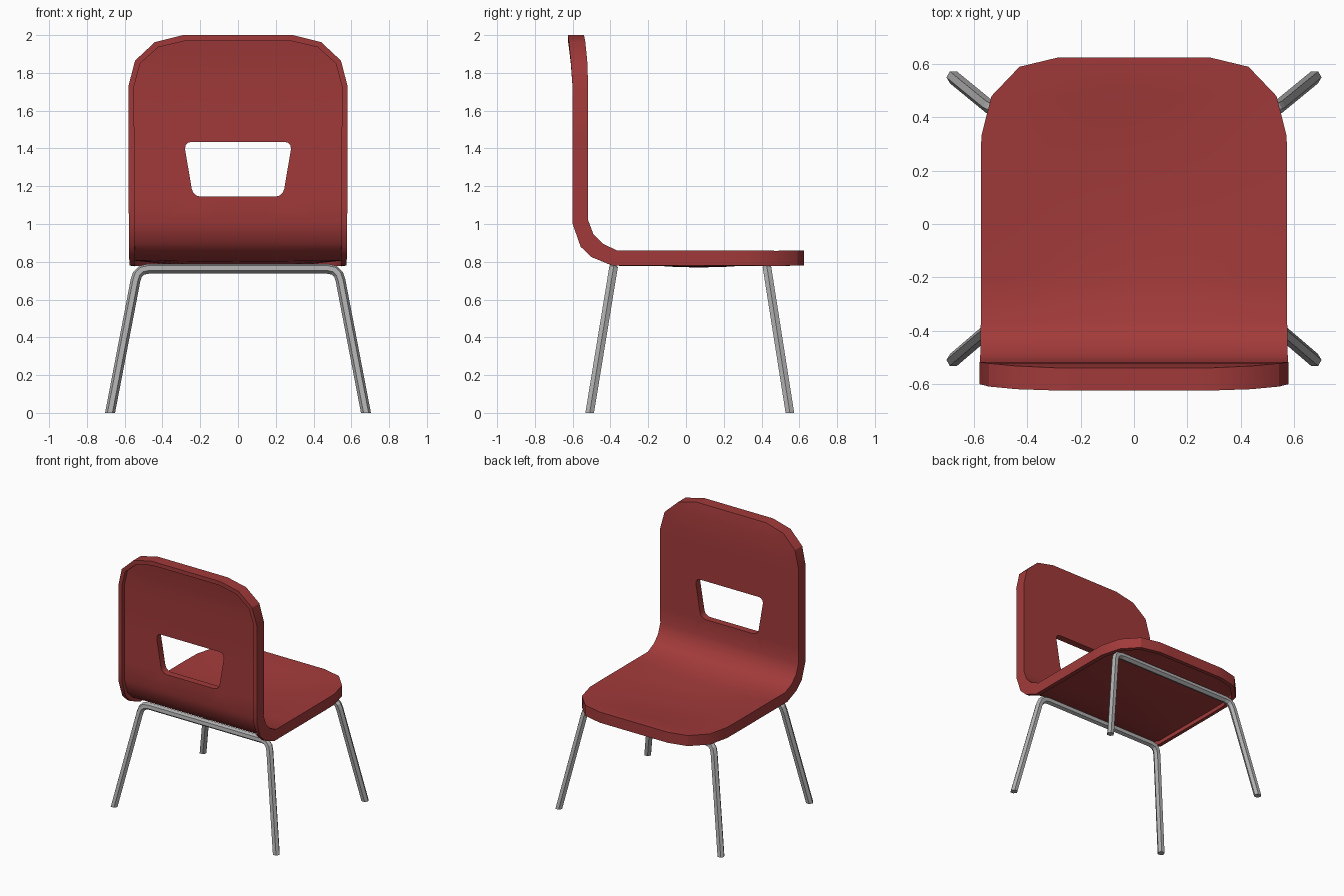
import bpy, bmesh, math
from mathutils import Vector

if "Cube" in bpy.data.objects:
    bpy.data.objects.remove(bpy.data.objects["Cube"])


def material(name, rgb):
    m = bpy.data.materials.new(name)
    m.diffuse_color = (*rgb, 1)
    m.use_nodes = True
    m.node_tree.nodes["Principled BSDF"].inputs["Base Color"].default_value = m.diffuse_color
    return m


RED = material("red plastic", (0.36, 0.042, 0.042))
STEEL = material("grey steel", (0.43, 0.43, 0.43))


def add_object(name, bm, mat):
    me = bpy.data.meshes.new(name)
    bm.to_mesh(me)
    bm.free()
    me.materials.append(mat)
    ob = bpy.data.objects.new(name, me)
    bpy.context.collection.objects.link(ob)
    return ob


# Shell stations: half width, sitting side (y, z), outer side (y, z)
stations = [
    (0.29, (-0.54, 2.0), (-0.625, 2.0)),
    (0.44, (-0.533, 1.963), (-0.62, 1.963)),
    (0.545, (-0.523, 1.865), (-0.61, 1.865)),
    (0.58, (-0.518, 1.73), (-0.601, 1.73)),
    (0.579, (-0.518, 1.435), (-0.60, 1.435)),
    (0.579, (-0.518, 1.145), (-0.60, 1.145)),
    (0.578, (-0.518, 1.02), (-0.60, 1.0)),
    (0.577, (-0.49, 0.945), (-0.558, 0.88)),
    (0.576, (-0.44, 0.895), (-0.50, 0.825)),
    (0.575, (-0.365, 0.86), (-0.39, 0.78)),
]
seat_rows = [(0.575, -0.2), (0.575, -0.05), (0.575, 0.07), (0.575, 0.2),
             (0.573, 0.33), (0.535, 0.48), (0.43, 0.59), (0.285, 0.625)]
stations += [(w, (y, 0.86), (y, 0.78)) for w, y in seat_rows]
HOLE_ROW = 4
HOLE_WIDTH = {HOLE_ROW: 0.287, HOLE_ROW + 1: 0.238}
RIM = 0.03

bm = bmesh.new()


# One row of vertices across the shell, with columns on the hole's sides
def row(i, w, p):
    h = HOLE_WIDTH.get(i, 0.49 * w)
    half = [w, (w + h) / 2, h, h / 2]
    xs = [-x for x in half] + [0] + half[::-1]
    verts = []
    for x in xs:
        y, z = p
        if z < 0.9:  # gentle dip in the seat
            z -= 0.04 * max(0, 1 - (x / 0.575) ** 2) * max(0, 1 - ((y - 0.07) / 0.5) ** 2)
        verts.append(bm.verts.new((x, y, z)))
    return verts


# Rim's inner outline: ends pulled in along the profile, sides pulled in by RIM
last = len(stations) - 1
pull = {0: (0, -RIM, 0.012), 1: (0, -0.027, 0.018), 2: (0, -0.015, 0.027),
        last - 2: (-0.015, 0, 0.027), last - 1: (-0.027, 0, 0.018), last: (-RIM, 0, 0.012)}
top, low, lip, recess = [], [], [], []
for i, (w, a, b) in enumerate(stations):
    dy, dz, dw = pull.get(i, (0, 0, RIM))
    inward = (Vector(a) - Vector(b)).normalized() * 0.03
    p = Vector(b) + Vector((dy, dz))
    top.append(row(i, w, a))
    low.append(row(i, w, b))
    lip.append(row(i, w - dw, p))
    recess.append(row(i, w - dw, p + inward))


def border(g):
    return (g[0] + [r[-1] for r in g[1:-1]] + g[-1][::-1]
            + [r[0] for r in g[-2:0:-1]])


def bridge(la, lb):
    for k in range(len(la)):
        n = (k + 1) % len(la)
        bm.faces.new((la[k], la[n], lb[n], lb[k]))


# Two skins, both open at the hand hole
for g in (top, recess):
    for i in range(last):
        for j in range(8):
            if not (i == HOLE_ROW and 2 <= j <= 5):
                bm.faces.new((g[i][j], g[i][j + 1], g[i + 1][j + 1], g[i + 1][j]))
# Outer edge, rim, rim's inner wall
bridge(border(top), border(low))
bridge(border(low), border(lip))
bridge(border(lip), border(recess))
# Hand hole walls
hole = [g[HOLE_ROW][2:7] + g[HOLE_ROW + 1][2:7][::-1] for g in (top, recess)]
bridge(*hole)
corners = [bm.edges.get((hole[0][k], hole[1][k])) for k in (0, 4, 5, 9)]
bmesh.ops.delete(bm, geom=[v for v in bm.verts if not v.link_faces], context='VERTS')
bm.normal_update()
bmesh.ops.recalc_face_normals(bm, faces=bm.faces[:])
bmesh.ops.bevel(bm, geom=corners, offset=0.04, segments=3, profile=0.5,
                affect='EDGES')
bm.normal_update()
shell = add_object("seat_shell", bm, RED)
bpy.context.view_layer.objects.active = shell
shell.select_set(True)
bpy.ops.object.shade_smooth_by_angle(angle=math.radians(32))


# Bent tube frames: six-sided sweep along a mirrored path, feet cut flat
def tube_frame(name, y_foot, y_top, radius=0.026, sides=6):
    path = [(0.687, -0.05), (0.543, 0.70), (0.532, 0.733), (0.51, 0.755), (0.475, 0.763)]
    path = path + [(-x, z) for x, z in path[::-1]]
    pts = [Vector((x, y_foot + (y_top - y_foot) * z / 0.763, z)) for x, z in path]
    side = Vector((0, 0.763, y_foot - y_top)).normalized()
    side = Vector((0, y_top - y_foot, 0.763)).normalized().cross(Vector((1, 0, 0)))
    bm = bmesh.new()
    rings = []
    for i, p in enumerate(pts):
        d0 = (p - pts[max(i - 1, 0)]).normalized()
        d1 = (pts[min(i + 1, len(pts) - 1)] - p).normalized()
        d = (d0 + d1).normalized()
        out = d.cross(side)
        stretch = 1 / max(d.dot(d1 if d1.length else d0), 0.5)
        ring = []
        for k in range(sides):
            a = 2 * math.pi * k / sides
            ring.append(bm.verts.new(p + radius * (math.cos(a) * out * stretch
                                                   + math.sin(a) * side)))
        rings.append(ring)
    for r0, r1 in zip(rings, rings[1:]):
        for k in range(sides):
            n = (k + 1) % sides
            bm.faces.new((r0[k], r0[n], r1[n], r1[k]))
    bm.normal_update()
    bmesh.ops.bisect_plane(bm, geom=bm.verts[:] + bm.edges[:] + bm.faces[:],
                           plane_co=(0, 0, 0), plane_no=(0, 0, 1), clear_inner=True)
    bmesh.ops.holes_fill(bm, edges=[e for e in bm.edges if e.is_boundary], sides=0)
    bmesh.ops.recalc_face_normals(bm, faces=bm.faces[:])
    return add_object(name, bm, STEEL)


tube_frame("back_leg_frame", -0.51, -0.385)
tube_frame("front_leg_frame", 0.55, 0.43)
